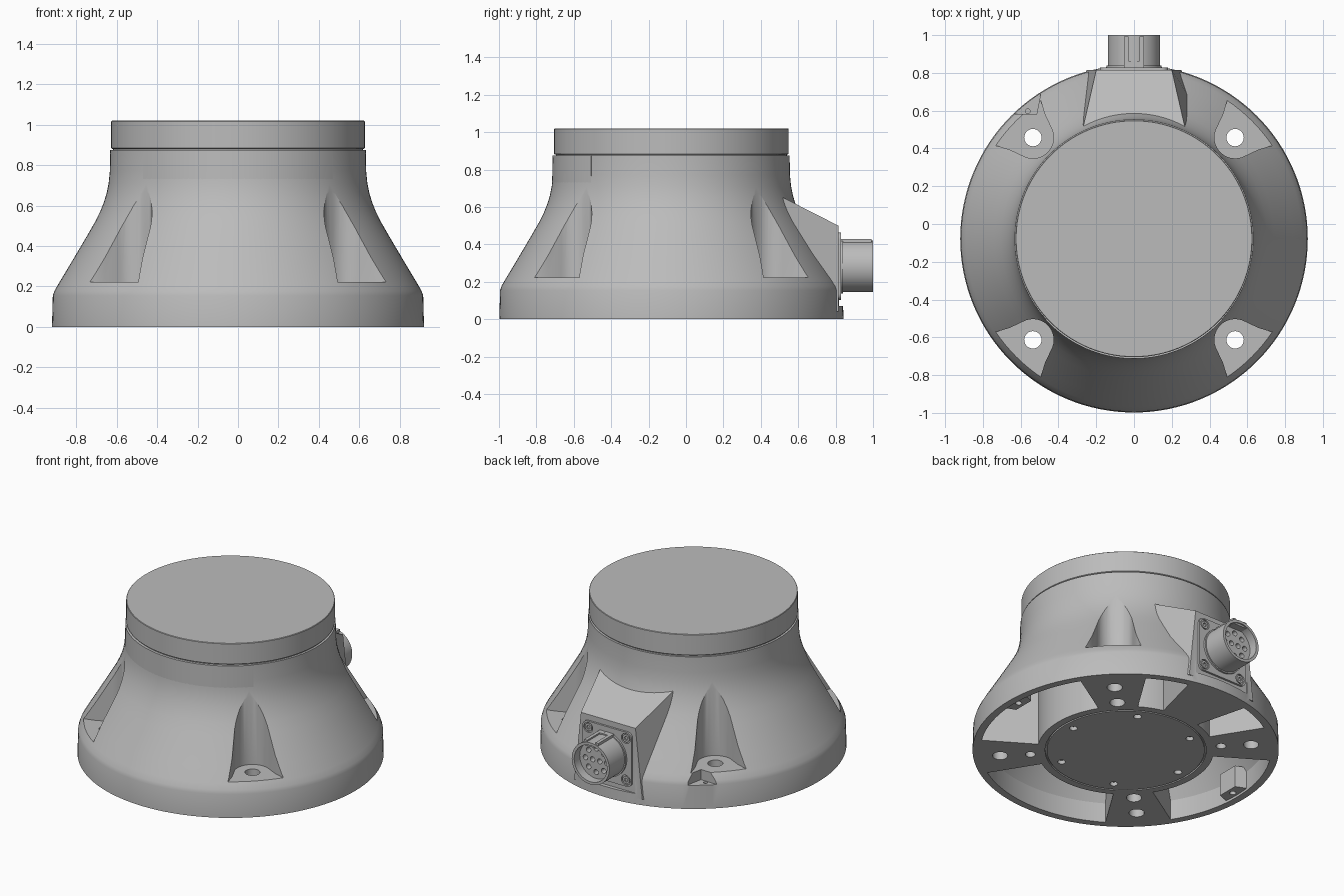
import bpy, bmesh
from math import sin, cos, pi, radians, sqrt
from mathutils import Vector

CY = -0.078          # body axis offset in y
SEG = 128

cube = bpy.data.objects.get("Cube")
if cube:
    bpy.data.objects.remove(cube, do_unlink=True)

grey = bpy.data.materials.new("cast grey")
grey.use_nodes = True
tone = (0.5, 0.5, 0.5, 1)
grey.diffuse_color = tone
grey.node_tree.nodes["Principled BSDF"].inputs["Base Color"].default_value = tone


def loft(name, rings, wrap=False):
    """Bridge equal point rings into a closed solid."""
    bm = bmesh.new()
    rows = [[bm.verts.new(p) for p in ring] for ring in rings]
    n = len(rows[0])
    pairs = list(zip(rows, rows[1:]))
    if wrap:
        pairs.append((rows[-1], rows[0]))
    else:
        bm.faces.new(rows[0])
        bm.faces.new(rows[-1])
    for a, b in pairs:
        for i in range(n):
            j = (i + 1) % n
            bm.faces.new((a[i], a[j], b[j], b[i]))
    bmesh.ops.recalc_face_normals(bm, faces=bm.faces)
    me = bpy.data.meshes.new(name)
    bm.to_mesh(me)
    bm.free()
    me.materials.append(grey)
    ob = bpy.data.objects.new(name, me)
    ob.location.y = CY
    bpy.context.collection.objects.link(ob)
    return ob


def circle(r, z, n=SEG, c=(0, 0)):
    return [(c[0] + r * cos(2 * pi * i / n), c[1] + r * sin(2 * pi * i / n), z) for i in range(n)]


def lathe(name, profile):
    return loft(name, [circle(r, z) for r, z in profile])


def sector(name, profile, a0, a1, n=24, wrap=False):
    """Sweep a closed (r, z) section between two angles in degrees."""
    count = n if wrap else n + 1
    angles = [radians(a0 + (a1 - a0) * i / n) for i in range(count)]
    return loft(name, [[(r * cos(a), r * sin(a), z) for r, z in profile] for a in angles], wrap)


def post(name, c, r, z0, z1, n=24):
    return loft(name, [circle(r, z0, n, c), circle(r, z1, n, c)])


def prism(name, outline, z0, z1):
    return loft(name, [[(x, y, z) for x, y in outline] for z in (z0, z1)])


def rod(name, x, z, r, y0, y1, n=32):
    return loft(name, [[(p, y, q) for p, q, _ in circle(r, 0, n, (x, z))] for y in (y0, y1)])


def polar(r, deg):
    return r * cos(radians(deg)), r * sin(radians(deg))


def turned(points, deg):
    a = radians(deg)
    return [(u * cos(a) - v * sin(a), u * sin(a) + v * cos(a)) for u, v in points]


def combine(target, tool, operation='DIFFERENCE'):
    mod = target.modifiers.new("shape", 'BOOLEAN')
    mod.operation = operation
    mod.solver = 'EXACT'
    mod.object = tool
    bpy.context.view_layer.objects.active = target
    bpy.ops.object.modifier_apply(modifier=mod.name)
    bpy.data.objects.remove(tool, do_unlink=True)


# Flared housing
body = lathe("housing", [
    (.92, 0), (.916, .155), (.908, .178), (.89, .21), (.84, .293), (.79, .377), (.74, .462), (.705, .523),
    (.682, .57), (.664, .615), (.65, .66), (.64, .71), (.634, .77), (.632, .874), (.618, .874), (.618, .885)])

# Sloped fairing that carries the connector
back = .893
fairing = loft("fairing", [
    [(-.44, .5, .04), (.44, .5, .04), (.29, .5, .70), (-.29, .5, .70)],
    [(-.25, back, .04), (.25, back, .04), (.2, back, .5), (-.2, back, .5)]])
combine(body, fairing, 'UNION')
combine(body, prism("back_flat", [(-.2, back), (.2, back), (.2, 1.1), (-.2, 1.1)], .07, .6))

# Bolt niches at the four diagonals, with through holes and dowel holes
arc = [(.757 + .11 * cos(radians(a)), .11 * sin(radians(a))) for a in range(105, 256, 10)]
niche = [(1.1, .3), (.905, .198), (.854, .161), (.80, .132)] + arc + [
    (.80, -.132), (.854, -.161), (.905, -.198), (1.1, -.3)]
for deg in (45, 135, 225, 315):
    combine(body, prism("niche", turned(niche, deg), .222, .84))
    combine(body, post("bolt_hole", polar(.757, deg), .046, -.1, .4))
    dowel = .046 if deg in (45, 225) else .03
    combine(body, post("dowel_hole", polar(.575, deg), dowel, -.1, .1))

# Small earthing ledge beside one bolt pad
ledge = [(.83, -.1), (.93, -.005), (1.05, 0), (1.05, -.25), (.89, -.19)]
combine(body, prism("ledge", turned(ledge, 135), .155, .4))
combine(body, post("earth_hole", turned([(.875, -.08)], 135)[0], .013, .1, .3, 12))

# Weight-saving pockets underneath
pocket = [(.53, -.1), (.875, -.1), (.872, .13), (.63, .53), (.53, .53)]
for a0, a1 in ((-32, 32), (148, 212), (238, 302), (58, 75.5), (104.5, 122)):
    combine(body, sector("pocket", pocket, a0, a1))

# Central bottom cover: ring groove and screw holes
combine(body, sector("groove", [(.474, -.1), (.484, -.1), (.484, .012), (.474, .012)], 0, 360, 96, True))
for k in range(6):
    combine(body, post("screw_hole", polar(.41, 60 * k), .024, -.1, .025, 16))

# Threaded bosses on the side walls of the pockets
for side in (0, 180):
    boss = prism("boss", turned([(.80, -.07), (.80, .07), (.9, .11), (.9, -.11)], side), .015, .16)
    combine(boss, post("boss_hole", polar(.84, side), .02, -.1, .1, 16))
    boss.name = "threaded_boss"

# Top cap and the thin front cover
lathe("top_cap", [(.622, .88), (.627, .884), (.627, 1.017), (.624, 1.02)])
sector("front_cover", [(.62, .72), (.638, .72), (.635, .874), (.62, .874)], 270 - 47.5, 270 + 47.5, 48)

# Connector flange with rounded corners
CZ = .283
corners = []
for k, (sx, sz) in enumerate(((1, 1), (-1, 1), (-1, -1), (1, -1))):
    for i in range(7):
        a = (k + i / 6) * pi / 2
        corners.append((sx * .145 + .035 * cos(a), CZ + sz * .145 + .035 * sin(a)))
flange = loft("connector_flange", [[(x, y, z) for x, z in corners] for y in (back - .02, back + .013)])
for sx in (-1, 1):
    for sz in (-1, 1):
        x, z = sx * .138, CZ + sz * .138
        combine(flange, rod("recess", x, z, .033, back + .003, back + .1, 24))
        screw = rod("flange_screw", x, z, .025, back - .01, back + .012, 24)
        combine(screw, rod("hex", x, z, .013, back, back + .1, 6))

# Connector shell with a pin insert
shell = rod("connector_shell", 0, CZ, .138, back, 1.078, 64)
combine(shell, rod("bore", 0, CZ, .12, 1.02, 1.2, 64))
pins = [(.078 * cos(k * pi / 4), .078 * sin(k * pi / 4)) for k in range(8)]
pins += [(-.026, 0), (.026, 0)]
for x, z in pins:
    combine(shell, rod("pin_hole", x, CZ + z, .017, .98, 1.2, 16))
rod("connector_collar", 0, CZ, .146, back, back + .025, 64)

# Keyway cap on top of the shell
key = loft("connector_key", [
    [(x, y, z) for x, z in ((-.052, .39), (.052, .39), (.052, .428), (-.052, .428))]
    for y in (back + .01, 1.07)])
combine(key, prism("slot", [(-.03, .94), (.03, .94), (.03, 1.2), (-.03, 1.2)], .418, .5))

# Smooth shading with crisp edges
bpy.ops.object.select_all(action='DESELECT')
for ob in bpy.context.scene.objects:
    if ob.type == 'MESH':
        ob.select_set(True)
        bpy.context.view_layer.objects.active = ob
bpy.ops.object.shade_smooth_by_angle(angle=radians(28))
